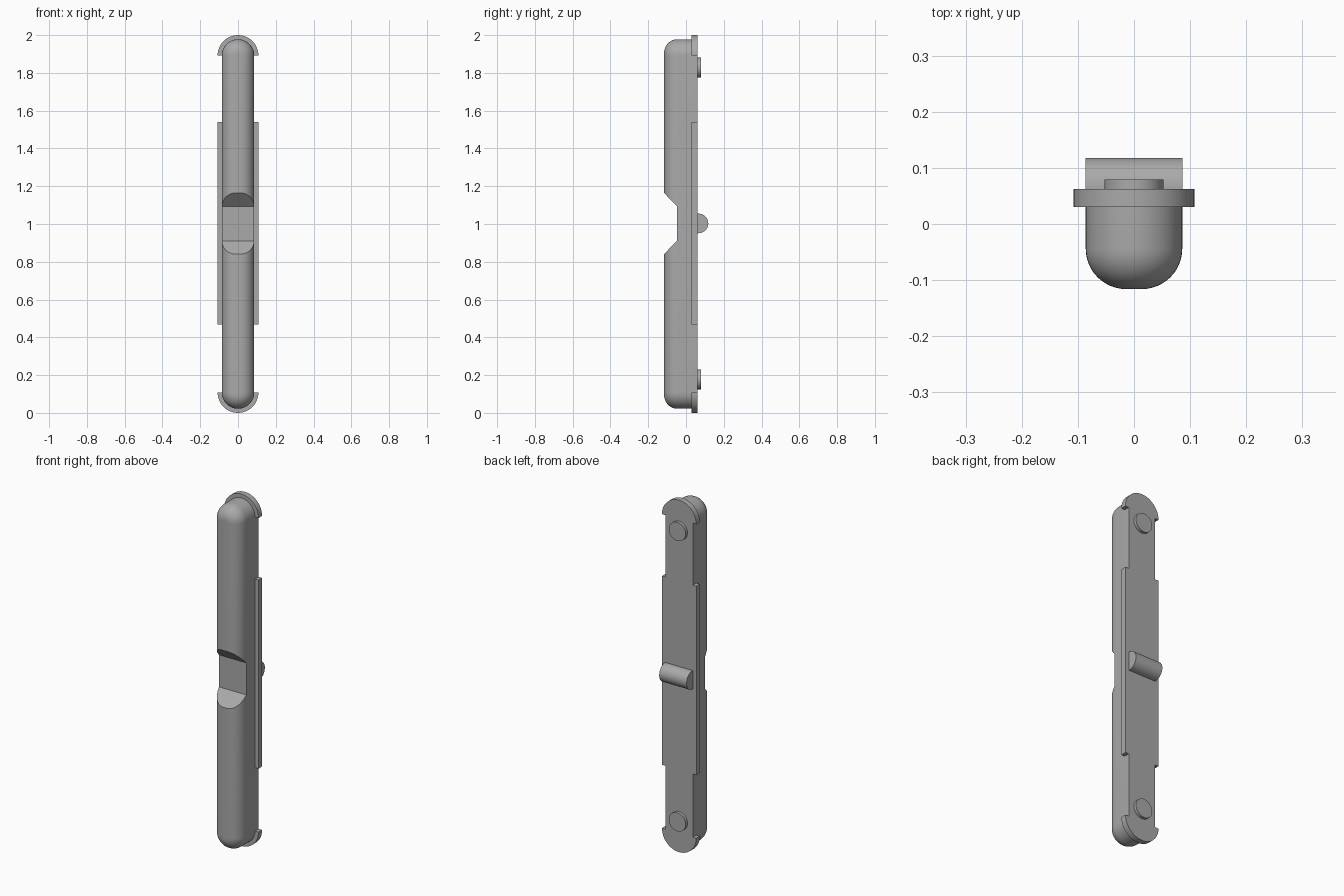
import bpy, bmesh, math
from mathutils import Matrix

if "Cube" in bpy.data.objects:
    bpy.data.objects.remove(bpy.data.objects["Cube"])

R, RIM = 0.086, 0.108            # body half width, flange half width
Z0, Z1 = 0.108, 1.892            # centres of the rounded ends
FRONT, LIP, BACK = -0.116, 0.03, 0.062
FILLET = 0.072

grey = bpy.data.materials.new("plain grey")
grey.diffuse_color = (0.4, 0.4, 0.4, 1)
grey.use_nodes = True
grey.node_tree.nodes["Principled BSDF"].inputs["Base Color"].default_value = grey.diffuse_color


def finish(name, bm, smooth=True):
    bmesh.ops.recalc_face_normals(bm, faces=bm.faces)
    me = bpy.data.meshes.new(name)
    bm.to_mesh(me)
    bm.free()
    ob = bpy.data.objects.new(name, me)
    bpy.context.collection.objects.link(ob)
    me.materials.append(grey)
    if smooth:
        smooth_shade(ob)
    return ob


def smooth_shade(ob):
    bpy.ops.object.select_all(action='DESELECT')
    ob.select_set(True)
    bpy.context.view_layer.objects.active = ob
    bpy.ops.object.shade_smooth_by_angle(angle=math.radians(30))


def arc(cz, r, a0, a1, n=24):
    return [(r * math.cos(a0 + (a1 - a0) * i / n), cz + r * math.sin(a0 + (a1 - a0) * i / n))
            for i in range(n + 1)]


def extrude_outline(name, pts, to3d, a, b, smooth=True):
    """Prism from a 2D outline between depths a and b."""
    bm = bmesh.new()
    lo = [bm.verts.new(to3d(p, a)) for p in pts]
    hi = [bm.verts.new(to3d(p, b)) for p in pts]
    bm.faces.new(lo)
    bm.faces.new(hi)
    for i in range(len(pts)):
        j = (i + 1) % len(pts)
        bm.faces.new((lo[i], lo[j], hi[j], hi[i]))
    return finish(name, bm, smooth)


def along_y(p, d):
    return (p[0], d, p[1])


def along_x(p, d):
    return (d, p[0], p[1])


# Body: capsule outline lofted to a rounded front
bm = bmesh.new()
steps = [(R, BACK)]
for i in range(13):
    t = math.pi / 2 * i / 12
    steps.append((R - FILLET * (1 - math.cos(t)), FRONT + FILLET * (1 - math.sin(t))))
rings = []
for r, y in steps:
    outline = arc(Z1, r, 0, math.pi) + arc(Z0, r, math.pi, 2 * math.pi)
    rings.append([bm.verts.new((x, y, z)) for x, z in outline])
for a, b in zip(rings, rings[1:]):
    for i in range(len(a)):
        j = (i + 1) % len(a)
        bm.faces.new((a[i], a[j], b[j], b[i]))
bm.faces.new(rings[0])
bm.faces.new(rings[-1])
body = finish("body", bm, False)

# Sloped notch across the front
notch = [(-0.148, 1.198), (-0.048, 1.093), (-0.048, 0.911), (-0.148, 0.808)]
cutter = extrude_outline("notch_cutter", notch, along_x, -0.2, 0.2, False)
cutter.hide_render = True
cut = body.modifiers.new("notch", 'BOOLEAN')
cut.operation, cut.solver, cut.object = 'DIFFERENCE', 'EXACT', cutter
bpy.context.view_layer.objects.active = body
bpy.ops.object.modifier_apply(modifier=cut.name)
bpy.data.objects.remove(cutter)
smooth_shade(body)

# Flange: side rails and crescent ends around the back edge
for side, s in (("left", -1), ("right", 1)):
    rail = [(s * R, 0.468), (s * RIM, 0.468), (s * RIM, 1.54), (s * R, 1.54)]
    extrude_outline(side + "_rail", rail, along_y, LIP, BACK, False)
for end, cz, a0 in (("top", Z1, 0), ("bottom", Z0, math.pi)):
    bm = bmesh.new()
    outer, inner = arc(cz, RIM, a0, a0 + math.pi), arc(cz, R, a0, a0 + math.pi)
    loops = [[bm.verts.new((x, y, z)) for x, z in pts]
             for pts, y in ((outer, LIP), (outer, BACK), (inner, BACK), (inner, LIP))]
    for k in range(4):
        a, b = loops[k], loops[(k + 1) % 4]
        for i in range(len(a) - 1):
            bm.faces.new((a[i], a[i + 1], b[i + 1], b[i]))
    for i in (0, -1):
        bm.faces.new([l[i] for l in loops])
    finish(end + "_end_rim", bm)

# Round pegs on the back
for end, z in (("top", 1.828), ("bottom", 0.178)):
    bm = bmesh.new()
    bmesh.ops.create_cone(bm, cap_ends=True, segments=40, radius1=0.053, radius2=0.053,
                          depth=0.018, matrix=Matrix.Translation((0, BACK + 0.008, z))
                          @ Matrix.Rotation(math.pi / 2, 4, 'X'))
    finish(end + "_peg", bm)

# Half-round pivot bar across the back
bar = [(BACK - 0.002, 1.003 - 0.052)]
bar += [(BACK + 0.004 + 0.052 * math.cos(t), 1.003 + 0.052 * math.sin(t))
        for t in (math.pi * (i / 24 - 0.5) for i in range(25))]
bar += [(BACK - 0.002, 1.003 + 0.052)]
extrude_outline("pivot_bar", bar, along_x, -R, R)
